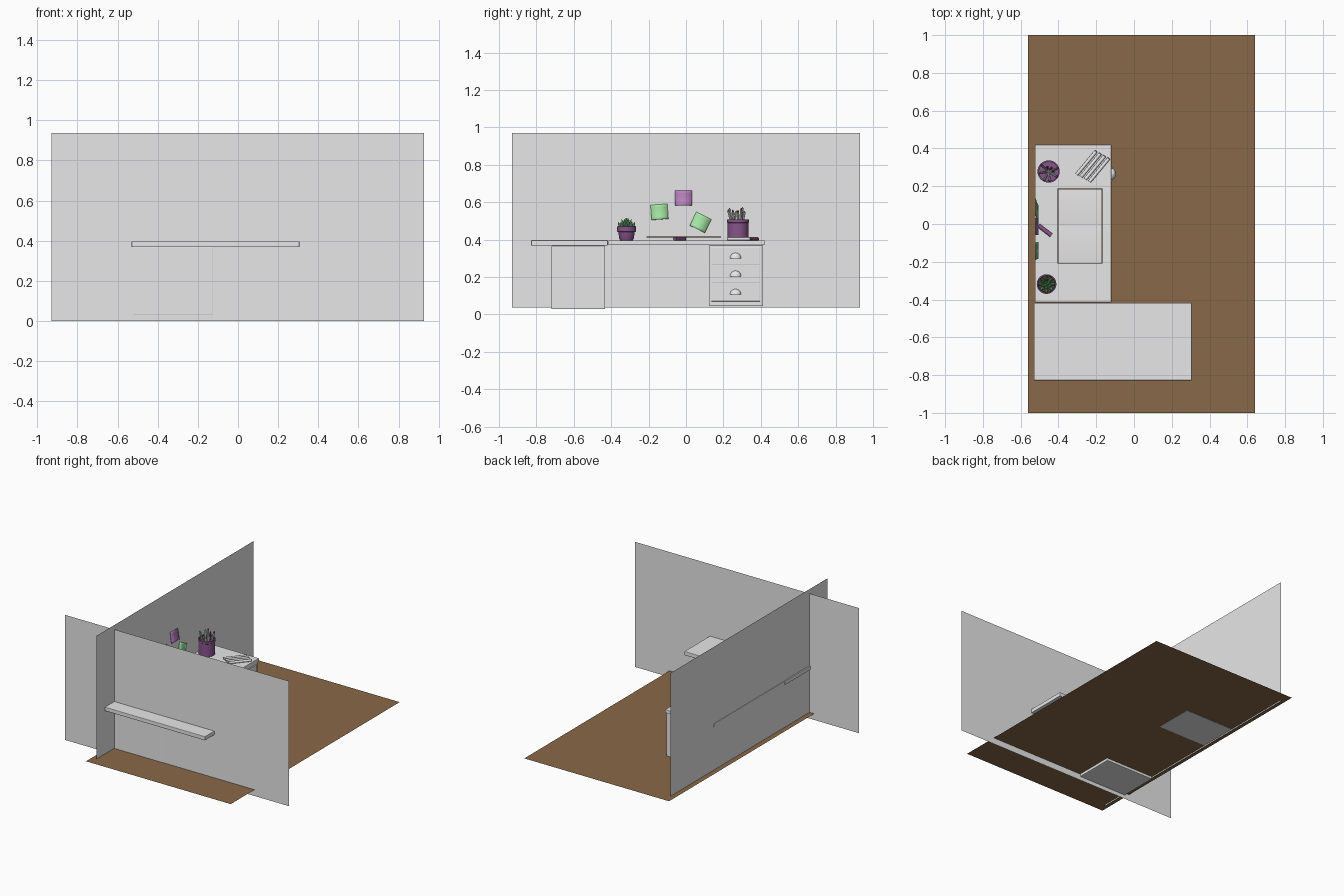
import bpy, bmesh, math, random
from mathutils import Vector, Matrix

if "Cube" in bpy.data.objects:
    bpy.data.objects.remove(bpy.data.objects["Cube"])
random.seed(4)

def mat(name, c):
    m = bpy.data.materials.new(name)
    m.diffuse_color = (*c, 1)
    m.use_nodes = True
    m.node_tree.nodes["Principled BSDF"].inputs["Base Color"].default_value = m.diffuse_color
    return m

GREY = mat("light_grey", (0.8, 0.8, 0.8))
WOOD = mat("floor_brown", (0.25, 0.14, 0.065))
PURPLE = mat("purple", (0.24, 0.09, 0.26))
LILAC = mat("lilac_paper", (0.5, 0.23, 0.53))
MINT = mat("mint_paper", (0.37, 0.8, 0.37))
LEAF = mat("leaf_green", (0.16, 0.5, 0.2))
SOIL = mat("soil_brown", (0.1, 0.06, 0.03))
COVER = mat("dark_cover", (0.06, 0.035, 0.02))
RED = mat("red_tip", (0.4, 0.06, 0.06))

def finish(name, bm, m, smooth=False):
    bmesh.ops.recalc_face_normals(bm, faces=bm.faces[:])
    return to_object(name, bm, m, smooth)

def to_object(name, bm, m, smooth=False):
    me = bpy.data.meshes.new(name)
    bm.to_mesh(me)
    bm.free()
    me.materials.append(m)
    o = bpy.data.objects.new(name, me)
    bpy.context.collection.objects.link(o)
    if smooth:
        bpy.context.view_layer.objects.active = o
        bpy.ops.object.select_all(action='DESELECT')
        o.select_set(True)
        bpy.ops.object.shade_smooth_by_angle(angle=math.radians(40))
    return o

def box(name, lo, hi, m, bevel=0):
    lo, hi = Vector(lo), Vector(hi)
    bm = bmesh.new()
    bmesh.ops.create_cube(bm, size=1, matrix=Matrix.Translation((lo + hi) / 2) @ Matrix.Diagonal((*(hi - lo), 1)))
    o = finish(name, bm, m)
    if bevel:
        b = o.modifiers.new("bevel", 'BEVEL')
        b.width = bevel
        b.segments = 2
    return o

def plane(name, pts, m):
    bm = bmesh.new()
    bm.faces.new([bm.verts.new(p) for p in pts])
    return to_object(name, bm, m)

def lathe(name, prof, at, m, n=32):
    bm = bmesh.new()
    vs = [bm.verts.new((r, 0, z)) for r, z in prof]
    es = [bm.edges.new(p) for p in zip(vs, vs[1:])]
    bmesh.ops.spin(bm, geom=vs + es, cent=(0, 0, 0), axis=(0, 0, 1), angle=2 * math.pi, steps=n)
    bmesh.ops.remove_doubles(bm, verts=bm.verts[:], dist=1e-5)
    bmesh.ops.translate(bm, verts=bm.verts[:], vec=at)
    return finish(name, bm, m, True)

def rod(name, a, b, r1, r2, m, n=10):
    a, b = Vector(a), Vector(b)
    bm = bmesh.new()
    rot = (b - a).to_track_quat('Z', 'Y').to_matrix().to_4x4()
    bmesh.ops.create_cone(bm, cap_ends=True, segments=n, radius1=r1, radius2=r2, depth=(b - a).length,
                          matrix=Matrix.Translation((a + b) / 2) @ rot)
    bmesh.ops.remove_doubles(bm, verts=bm.verts[:], dist=1e-5)
    return finish(name, bm, m, True)

# Room: floor and two wall sheets
F = 0.047
plane("floor", [(-.56, -1, F), (.64, -1, F), (.64, 1, F), (-.56, 1, F)], WOOD)
WA, WB = -.718, -.522
plane("front_wall", [(-.93, WA, 0), (.927, WA, 0), (.927, WA, .937), (-.93, WA, .937)], GREY)
plane("side_wall", [(WB, -.93, .037), (WB, .93, .037), (WB, .93, .97), (WB, -.93, .97)], GREY)

# Two desk tops and the plain cabinet
box("desk_top", (-.525, -.415, .37), (-.12, .42, .395), GREY, .003)
box("side_desk_top", (-.53, -.828, .368), (.306, -.418, .397), GREY, .003)
box("cabinet", (-.522, -.72, .028), (-.125, -.432, .368), GREY, .005)

# Drawer unit with cup handles
box("drawer_unit", (-.52, .123, .045), (-.125, .412, .37), GREY, .002)
for i, (z0, z1) in enumerate([(.07, .164), (.168, .26), (.264, .358)]):
    box(f"drawer_front_{i}", (-.13, .136, z0), (-.118, .396, z1), GREY, .002)
    bm = bmesh.new()
    bmesh.ops.create_uvsphere(bm, u_segments=20, v_segments=12, radius=1)
    for p in ((0, 0, 1), (1, 0, 0)):
        g = bm.verts[:] + bm.edges[:] + bm.faces[:]
        bmesh.ops.bisect_plane(bm, geom=g, plane_co=(0, 0, 0), plane_no=p, clear_inner=True)
    bmesh.ops.transform(bm, verts=bm.verts[:], matrix=Matrix.Translation((-.118, .265, z0 + .036))
                        @ Matrix.Diagonal((.022, .03, .03, 1)))
    finish(f"drawer_handle_{i}", bm, GREY, True)
    box(f"handle_plate_{i}", (-.119, .228, z0 + .034), (-.114, .302, z0 + .041), GREY)

# Open book: cover and two arched page blocks
box("book_cover", (-.405, -.21, .411), (-.168, .187, .416), COVER)
for s in (-1, 1):
    bm = bmesh.new()
    bmesh.ops.create_grid(bm, x_segments=4, y_segments=10, size=.5)
    for v in bm.verts:
        t = v.co.y + .5
        v.co = (-.2865 + v.co.x * .229, -.0115 + s * t * .195, .4165 + .003 * math.sin(math.pi * t) ** .7
                if 0 < t < 1 else .4165)
    o = finish(f"book_pages_{'left' if s < 0 else 'right'}", bm, GREY, True)
    if o.data.polygons[0].normal.z < 0:
        o.data.flip_normals()

# Sticky notes, curling away from the wall at the lower edge
for name, y, z, deg, m in [("left", -.142, .548, 4, MINT), ("middle", -.013, .622, 0, LILAC),
                           ("right", .078, .492, -26, MINT)]:
    bm = bmesh.new()
    bmesh.ops.create_grid(bm, x_segments=2, y_segments=6, size=.5)
    a = math.radians(deg)
    for v in bm.verts:
        p, q = v.co.x * .09, v.co.y * .08
        curl = .012 * (.5 - v.co.y) ** 2
        v.co = (-.52 + curl, y + p * math.cos(a) - q * math.sin(a), z + p * math.sin(a) + q * math.cos(a))
    o = finish(f"sticky_note_{name}", bm, m, True)
    s = o.modifiers.new("thickness", 'SOLIDIFY')
    s.thickness = .003
    s.offset = 0

# Pencil cup and pencils
C = Vector((-.452, .278, .395))
lathe("pencil_cup", [(0, 0), (.056, 0), (.056, .095), (.059, .097), (.059, .113), (.051, .113), (.051, .008),
                     (0, .008)], C, PURPLE)
for i in range(9):
    a = i * 2.4
    d = Vector((math.cos(a), math.sin(a), 0))
    h = random.uniform(.145, .168)
    base, top = C + d * .015 + Vector((0, 0, .01)), C + d * (.05 if i % 3 else .025) + Vector((0, 0, h))
    rod(f"pencil_{i}", base, top, .0065, .0065, GREY, 8)
    tip = (top - base).normalized()
    rod(f"pencil_tip_{i}", top, top + tip * .012, .0065, .002, (RED, LEAF, PURPLE)[i % 3], 8)

# Succulent in a round pot
P = Vector((-.463, -.318, .395))
lathe("plant_pot", [(0, 0), (.033, 0), (.039, .012), (.044, .045), (.051, .048), (.052, .075), (.045, .077),
                    (.043, .06), (0, .06)], P, PURPLE)
rod("soil", P + Vector((0, 0, .055)), P + Vector((0, 0, .067)), .0435, .0435, SOIL, 24)
for ring, (n, lean, h) in enumerate([(8, .042, .1), (6, .024, .116), (3, .008, .124)]):
    for k in range(n):
        a = 2 * math.pi * (k + .5 * ring) / n
        d = Vector((math.cos(a), math.sin(a), 0))
        lo = P + d * lean * .35 + Vector((0, 0, .062))
        mid = P + d * lean * .85 + Vector((0, 0, .062 + (h - .062) * .5))
        rod(f"leaf_base_{ring}_{k}", lo, mid, .006, .009, LEAF, 8)
        rod(f"leaf_tip_{ring}_{k}", mid, P + d * lean * 1.1 + Vector((0, 0, h)), .009, 0, LEAF, 8)

# Loose markers and one purple marker
D = Vector((.64, .77, 0))
for i in range(4):
    a = Vector((-.303 + i * .0225, .262 - i * .0125, .404))
    rod(f"marker_{i}", a, a + D * .158, .009, .009, GREY, 12)
    rod(f"marker_end_{i}", a + D * .158, a + D * .161, .009, .007, PURPLE, 12)
rod("purple_marker", (-.505, -.008, .405), (-.438, -.06, .405), .011, .011, PURPLE, 16)
